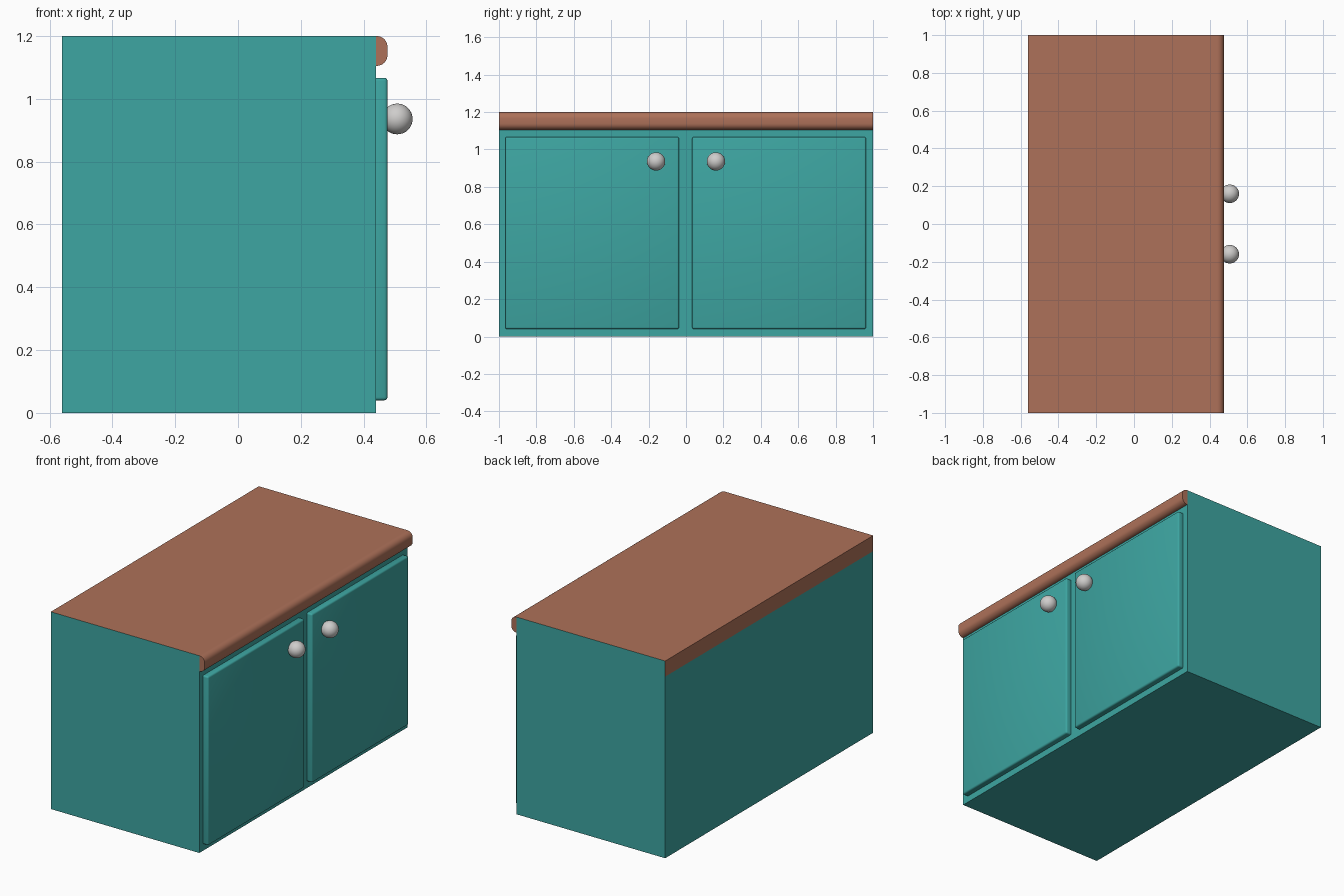
import bpy, bmesh, math
from mathutils import Matrix, Vector

if "Cube" in bpy.data.objects:
    bpy.data.objects.remove(bpy.data.objects["Cube"])


def material(name, rgb):
    m = bpy.data.materials.new(name)
    m.diffuse_color = (*rgb, 1)
    m.use_nodes = True
    m.node_tree.nodes["Principled BSDF"].inputs["Base Color"].default_value = m.diffuse_color
    return m


TEAL = material("teal_paint", (0.047, 0.38, 0.36))
BROWN = material("brown_worktop", (0.42, 0.165, 0.10))
SILVER = material("silver_knob", (0.62, 0.61, 0.60))


def finish(bm, name, mats):
    bmesh.ops.recalc_face_normals(bm, faces=bm.faces[:])
    me = bpy.data.meshes.new(name)
    bm.to_mesh(me)
    bm.free()
    for m in mats:
        me.materials.append(m)
    ob = bpy.data.objects.new(name, me)
    bpy.context.collection.objects.link(ob)
    return ob


def box(bm, lo, hi):
    lo, hi = Vector(lo), Vector(hi)
    mat = Matrix.Translation((lo + hi) / 2) @ Matrix.Diagonal((*(hi - lo), 1))
    return bmesh.ops.create_cube(bm, size=1, matrix=mat)


def smooth(ob, angle):
    bpy.ops.object.select_all(action='DESELECT')
    ob.select_set(True)
    bpy.context.view_layer.objects.active = ob
    bpy.ops.object.shade_smooth_by_angle(angle=math.radians(angle))


BACK, FRONT, NOSE = -0.56, 0.44, 0.476
LOW, TOP = 1.105, 1.2

# cabinet body
bm = bmesh.new()
box(bm, (BACK, -1, 0), (FRONT, 1, LOW))
finish(bm, "cabinet_body", [TEAL])

# worktop slab: brown top and back, ends teal like the side panels
bm = bmesh.new()
box(bm, (BACK, -1, LOW), (FRONT, 1, TOP))
bm.normal_update()
for f in bm.faces:
    f.material_index = 1 if abs(f.normal.y) > 0.9 else 0
finish(bm, "worktop_slab", [BROWN, TEAL])

# rounded front edge of the worktop, a profile swept along y
R = 0.034
profile = [(FRONT, LOW)]
for cz, start in ((LOW + R, -90), (TOP - R, 0)):
    for i in range(7):
        a = math.radians(start + 15 * i)
        profile.append((NOSE - R + R * math.cos(a), cz + R * math.sin(a)))
profile.append((FRONT, TOP))
bm = bmesh.new()
face = bm.faces.new([bm.verts.new((x, -1, z)) for x, z in profile])
ext = bmesh.ops.extrude_face_region(bm, geom=[face], use_keep_orig=True)
bmesh.ops.translate(bm, vec=(0, 2, 0),
                    verts=[v for v in ext["geom"] if isinstance(v, bmesh.types.BMVert)])
smooth(finish(bm, "worktop_front_edge", [BROWN]), 35)

# doors and knobs
for side, y0, y1, ky in (("left", -0.966, -0.037, -0.16), ("right", 0.033, 0.963, 0.16)):
    bm = bmesh.new()
    box(bm, (FRONT - 0.01, y0, 0.04), (NOSE, y1, 1.067))
    bmesh.ops.bevel(bm, geom=bm.edges[:], offset=0.01, segments=3,
                    profile=0.5, affect='EDGES')
    smooth(finish(bm, side + "_door", [TEAL]), 35)

    bm = bmesh.new()
    bmesh.ops.create_uvsphere(bm, u_segments=32, v_segments=16, radius=0.049,
                              matrix=Matrix.Translation((0.507, ky, 0.936)))
    smooth(finish(bm, side + "_knob", [SILVER]), 40)
